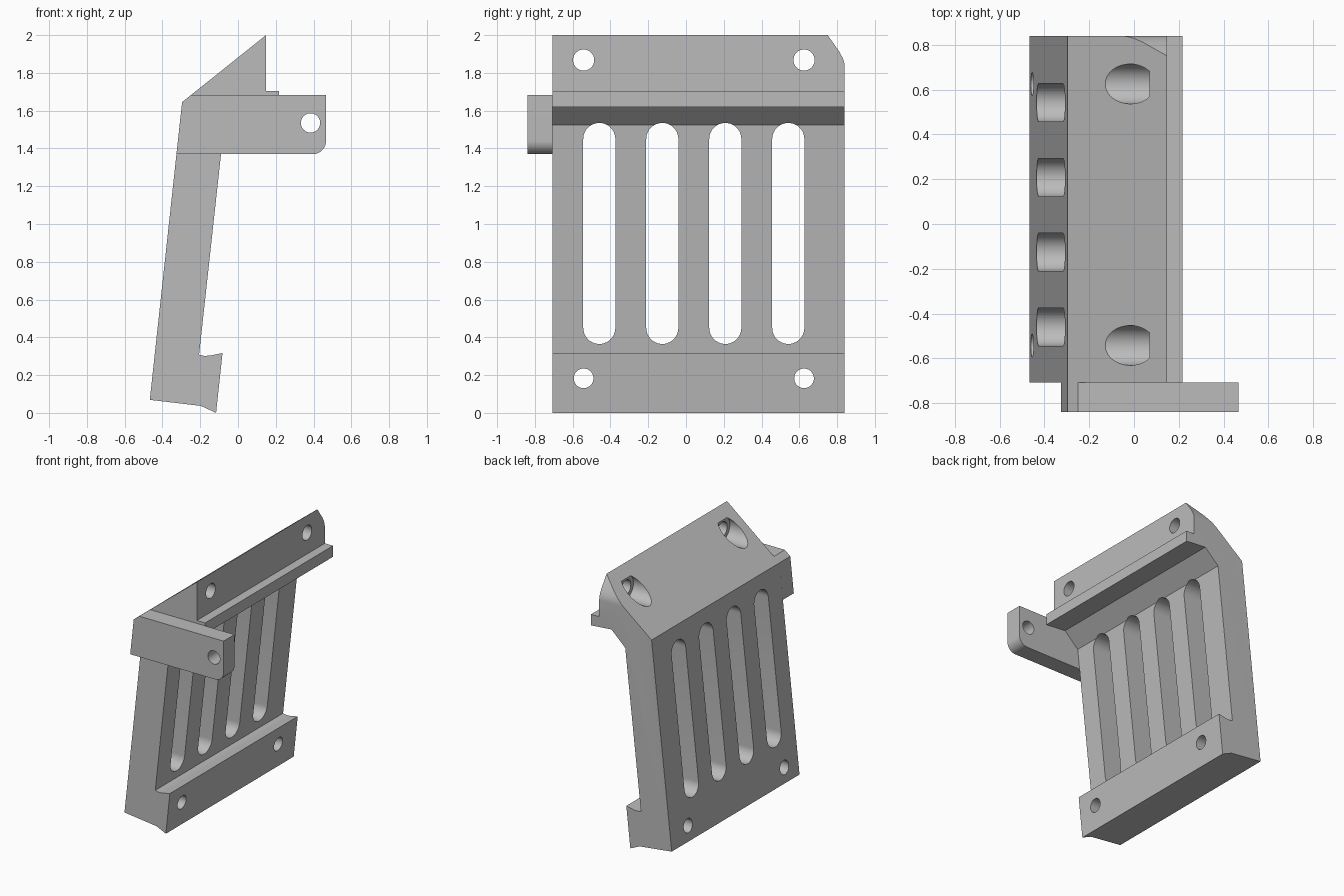
import bpy, bmesh
from math import pi, sin, cos, radians
from mathutils import Vector

default = bpy.data.objects.get("Cube")
if default:
    bpy.data.objects.remove(default, do_unlink=True)

grey = bpy.data.materials.new("plain grey")
grey.use_nodes = True
colour = (0.5, 0.5, 0.5, 1)
grey.diffuse_color = colour
grey.node_tree.nodes["Principled BSDF"].inputs["Base Color"].default_value = colour


def prism(name, outline, start, end, axis):
    """Extrude an outline along x (outline in y, z) or y (outline in x, z)."""
    bm = bmesh.new()
    place = (lambda p: (start, *p)) if axis == "x" else (lambda p: (p[0], start, p[1]))
    face = bm.faces.new([bm.verts.new(place(p)) for p in outline])
    side = bmesh.ops.extrude_face_region(bm, geom=[face])["geom"]
    move = Vector((end - start, 0, 0) if axis == "x" else (0, end - start, 0))
    bmesh.ops.translate(bm, vec=move, verts=[g for g in side if isinstance(g, bmesh.types.BMVert)])
    bmesh.ops.recalc_face_normals(bm, faces=bm.faces)
    mesh = bpy.data.meshes.new(name)
    bm.to_mesh(mesh)
    bm.free()
    mesh.materials.append(grey)
    obj = bpy.data.objects.new(name, mesh)
    bpy.context.collection.objects.link(obj)
    return obj


def arc(cx, cz, r, a0, a1, n):
    angles = [radians(a0 + (a1 - a0) * i / n) for i in range(n + 1)]
    return [(cx + r * cos(a), cz + r * sin(a)) for a in angles]


def circle(cx, cz, r):
    return arc(cx, cz, r, 0, 360, 40)[:-1]


def cut(target, cutter):
    cutter.hide_render = True
    mod = target.modifiers.new("cut", "BOOLEAN")
    mod.operation, mod.solver, mod.object = "DIFFERENCE", "EXACT", cutter
    bpy.context.view_layer.objects.active = target
    bpy.ops.object.modifier_apply(modifier=mod.name)
    bpy.data.objects.remove(cutter, do_unlink=True)


# Leaning panel with its wedge-shaped head, ledge and foot lip
panel = prism("slotted_panel", [
    (-0.467, 0.069), (-0.196, 0.037), (-0.116, 0.0), (-0.082, 0.317),
    (-0.15, 0.303), (-0.18, 0.302), (-0.206, 0.308),
    (-0.073, 1.525), (0.044, 1.635), (0.217, 1.62), (0.217, 1.705),
    (0.148, 1.705), (0.148, 2.0), (-0.296, 1.645)], -0.708, 0.84, "y")

# Four long rounded slots
for i in range(4):
    y, r = -0.459 + i * 0.3335, 0.085
    outline = arc(y, 1.535 - r, r, 0, 180, 20) + arc(y, 0.365 + r, r, 180, 360, 20)
    cut(panel, prism("slot_cutter", outline, -0.8, 0.6, "x"))

# Screw holes, with counterbores in the sloping head
for y in (-0.542, 0.625):
    cut(panel, prism("lower_hole_cutter", circle(y, 0.183, 0.052), -0.8, 0.6, "x"))
    cut(panel, prism("upper_hole_cutter", circle(y, 1.868, 0.056), -0.8, 0.6, "x"))
    cut(panel, prism("counterbore_cutter", circle(y, 1.868, 0.089), -0.8, 0.07, "x"))

# Trimmed upper corner at the rear end
cut(panel, prism("corner_cutter", [
    (0.736, 2.02), (0.75, 2.0), (0.81, 1.915), (0.829, 1.88), (0.837, 1.857),
    (0.84, 1.835), (0.9, 1.835), (0.9, 2.02)], -0.8, 0.6, "x"))

# Side arm with a rounded lower tip and a pivot hole
arm = prism("side_arm", [(-0.326, 1.37)] + arc(0.396, 1.44, 0.07, -90, 0, 12) + [
    (0.466, 1.682), (-0.25, 1.682), (-0.296, 1.645)], -0.84, -0.708, "y")
cut(arm, prism("pivot_cutter", circle(0.384, 1.535, 0.051), -1, -0.5, "y"))

# Smooth round walls, keep flat faces crisp
bpy.ops.object.select_all(action="DESELECT")
for part in (panel, arm):
    part.select_set(True)
bpy.context.view_layer.objects.active = panel
bpy.ops.object.shade_smooth_by_angle(angle=radians(25))
